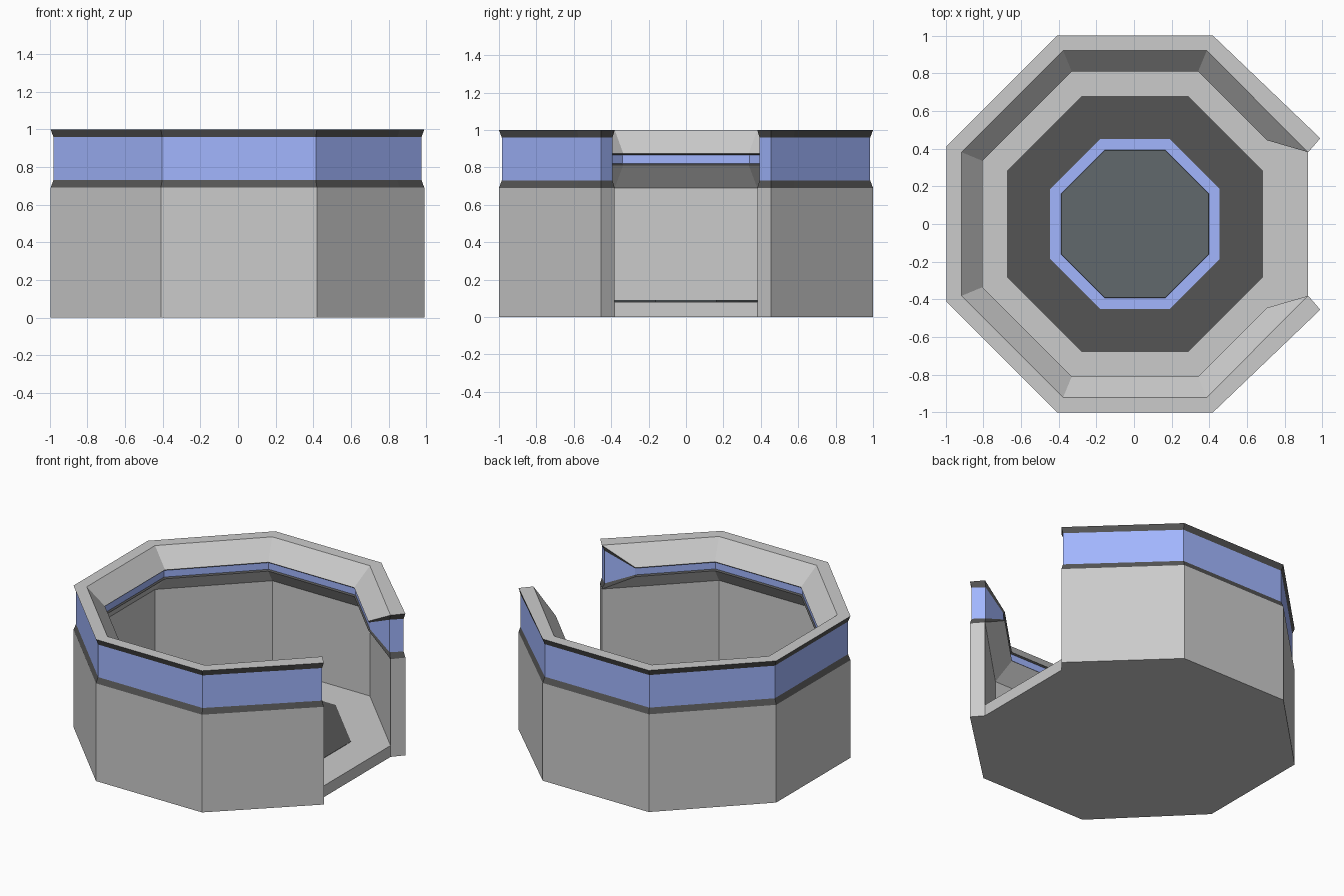
import bpy, bmesh, math
from mathutils import Vector

if "Cube" in bpy.data.objects:
    bpy.data.objects.remove(bpy.data.objects["Cube"])

SHIFT = 0.005  # small x offset that centres the open-sided octagon


def material(name, rgb):
    m = bpy.data.materials.new(name)
    m.diffuse_color = (*rgb, 1)
    m.use_nodes = True
    m.node_tree.nodes["Principled BSDF"].inputs["Base Color"].default_value = m.diffuse_color
    return m


grey = material("grey", (0.8, 0.8, 0.8))
dark = material("dark_trim", (0.09, 0.09, 0.09))
blue = material("blue_glow", (0.36, 0.47, 1.0))
centre = material("dark_centre", (0.12, 0.14, 0.15))


def corner(r, z, k):
    """Corner k of an octagon with apothem r."""
    a = math.radians(22.5 + 45 * k)
    R = r / math.cos(math.pi / 8)
    return Vector((R * math.cos(a), R * math.sin(a), z))


def finish(name, bm, mats):
    bmesh.ops.recalc_face_normals(bm, faces=bm.faces)
    me = bpy.data.meshes.new(name)
    bm.to_mesh(me)
    bm.free()
    for m in mats:
        me.materials.append(m)
    ob = bpy.data.objects.new(name, me)
    ob.location.x = SHIFT
    bpy.context.collection.objects.link(ob)


# Wall profile (apothem, height): outside going up, then the inner lip going down
profile = [(1, 0), (1, 0.69), (0.985, 0.73), (0.985, 0.96), (1, 1),
           (0.92, 1), (0.81, 0.875), (0.82, 0.867), (0.82, 0.82), (0.81, 0.812),
           (0.92, 0.69), (0.92, 0)]
seg_mat = [0, 1, 2, 1, 0, 0, 1, 2, 1, 0, 0, 0]
LIP = range(6, 10)

# Doorway end of the wall, where the lip fades into a plain cap
o, orec, i, irec = (0.984, 0.455), (0.97, 0.455), (0.92, 0.381), (0.905, 0.393)
end = [Vector((*p, z)) for p, z in [
    (o, 0), (o, 0.69), (orec, 0.73), (orec, 0.96), (o, 1),
    (i, 1), (i, 1), (irec, 0.96), (irec, 0.73), (i, 0.69), (i, 0.69), (i, 0)]]

rings = [[corner(r, z, k) for r, z in profile] for k in range(8)]
lip_end = []
for j, (r, z) in enumerate(profile):
    target = rings[0][j] if j in LIP else end[j]
    lip_end.append(rings[1][j].lerp(target, 0.77))


def mirrored(ring):
    return [Vector((v.x, -v.y, v.z)) for v in ring]


stations = [end, lip_end] + rings[1:7] + [mirrored(lip_end), mirrored(end)]

# Wall with glowing bands, swept around the seven closed sides
bm = bmesh.new()
grid = [[bm.verts.new(v) for v in s] for s in stations]
n = len(profile)
for a, b in zip(grid, grid[1:]):
    for j in range(n):
        q = (j + 1) % n
        f = bm.faces.new((a[j], a[q], b[q], b[j]))
        f.material_index = seg_mat[j]
# Caps beside the doorway, with the same bands
inner = [11, 10, 8, 7, 5]
for g in (grid[0], grid[-1]):
    for j in range(4):
        f = bm.faces.new((g[j], g[j + 1], g[inner[j + 1]], g[inner[j]]))
        f.material_index = seg_mat[j]
bmesh.ops.remove_doubles(bm, verts=bm.verts, dist=0.0005)
finish("wall", bm, [grey, dark, blue])


def octagon_slab(name, r_bottom, r_top, z0, z1, mat):
    bm = bmesh.new()
    lo = [bm.verts.new(corner(r_bottom, z0, k)) for k in range(8)]
    hi = [bm.verts.new(corner(r_top, z1, k)) for k in range(8)]
    bm.faces.new(lo)
    bm.faces.new(hi)
    for k in range(8):
        q = (k + 1) % 8
        bm.faces.new((lo[k], lo[q], hi[q], hi[k]))
    finish(name, bm, [mat])


# Floor and its inlays
octagon_slab("floor", 0.92, 0.92, 0, 0.08, grey)
octagon_slab("floor_inlay", 0.68, 0.68, 0.06, 0.082, dark)
octagon_slab("floor_light_ring", 0.45, 0.45, 0.06, 0.084, blue)
octagon_slab("floor_centre", 0.4, 0.39, 0.06, 0.09, centre)
